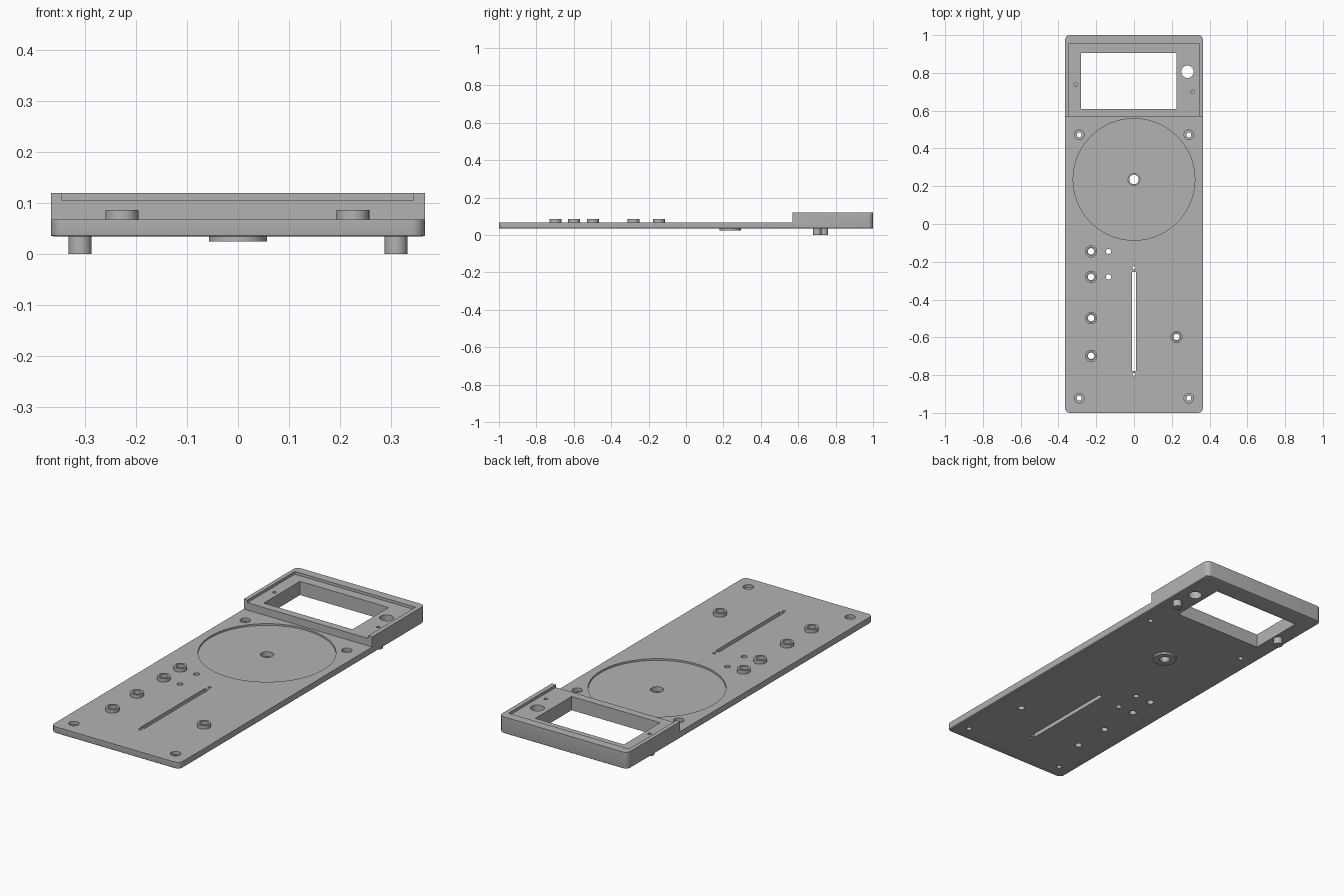
import bpy, bmesh, math
from mathutils import Matrix, Vector

cube = bpy.data.objects.get("Cube")
if cube:
    bpy.data.objects.remove(cube, do_unlink=True)

grey = bpy.data.materials.new("plain_grey")
grey.use_nodes = True
GREY = (0.45, 0.45, 0.45, 1)
grey.diffuse_color = GREY
grey.node_tree.nodes["Principled BSDF"].inputs["Base Color"].default_value = GREY

BOTTOM, TOP, RIM = 0.035, 0.068, 0.12    # deck underside, deck top, raised frame top


def finish(bm, name):
    bmesh.ops.recalc_face_normals(bm, faces=bm.faces)
    mesh = bpy.data.meshes.new(name)
    bm.to_mesh(mesh)
    bm.free()
    ob = bpy.data.objects.new(name, mesh)
    bpy.context.collection.objects.link(ob)
    mesh.materials.append(grey)
    return ob


def box_mesh(x0, x1, y0, y1, z0, z1):
    bm = bmesh.new()
    size = Matrix.Diagonal((x1 - x0, y1 - y0, z1 - z0, 1))
    centre = Matrix.Translation(((x0 + x1) / 2, (y0 + y1) / 2, (z0 + z1) / 2))
    bmesh.ops.create_cube(bm, size=1, matrix=centre @ size)
    return bm


def lathe(name, x, y, profile, steps=32, closed=False):
    """Revolve (radius, z) points about the upright axis through x, y."""
    bm = bmesh.new()
    pts = [bm.verts.new((x + r, y, z)) for r, z in profile]
    pairs = list(zip(pts, pts[1:])) + ([(pts[-1], pts[0])] if closed else [])
    edges = [bm.edges.new(p) for p in pairs]
    bmesh.ops.spin(bm, geom=pts + edges, cent=(x, y, 0), axis=(0, 0, 1),
                   angle=math.tau, steps=steps, use_merge=True)
    bmesh.ops.remove_doubles(bm, verts=bm.verts, dist=1e-5)
    return finish(bm, name)


def activate(ob):
    bpy.ops.object.select_all(action='DESELECT')
    ob.select_set(True)
    bpy.context.view_layer.objects.active = ob


def cut(target, cutter):
    mod = target.modifiers.new("cut", 'BOOLEAN')
    mod.operation, mod.solver, mod.object = 'DIFFERENCE', 'EXACT', cutter
    activate(target)
    bpy.ops.object.modifier_apply(modifier=mod.name)
    bpy.data.objects.remove(cutter, do_unlink=True)


def cut_box(*bounds):
    cut(deck, finish(box_mesh(*bounds), "box_cutter"))


def cut_hole(x, y, r, z0=-0.1, z1=0.2, steps=32):
    cut(deck, lathe("hole_cutter", x, y, [(0, z0), (r, z0), (r, z1), (0, z1)], steps))


def cut_stepped(x, y, r_low, r_high, step):
    cut(deck, lathe("step_cutter", x, y, [(0, -0.1), (r_low, -0.1), (r_low, step),
                                          (r_high, step), (r_high, 0.2), (0, 0.2)]))


# Deck: full-height slab with rounded upright corners and an eased lower edge
bm = box_mesh(-0.366, 0.366, -1, 1, BOTTOM, RIM)
upright = [e for e in bm.edges if abs(e.verts[0].co.z - e.verts[1].co.z) > 0.01]
bmesh.ops.bevel(bm, geom=upright, offset=0.027, segments=8, profile=0.5, affect='EDGES')
low = [e for e in bm.edges if all(v.co.z < BOTTOM + 0.001 for v in e.verts)]
bmesh.ops.bevel(bm, geom=low, offset=0.004, segments=3, profile=0.5, affect='EDGES')
deck = finish(bm, "deck")

# Lower the front part, leaving the raised frame at the back
cut_box(-0.5, 0.5, -1.2, 0.57, TOP, 0.3)
# Shallow tray in the frame, open to the front, and the window through it
cut_box(-0.345, 0.343, 0.5, 0.955, 0.106, 0.3)
cut_box(-0.28, 0.225, 0.61, 0.905, -0.1, 0.3)
cut_hole(0.283, 0.806, 0.033)

# Round platter recess with a stepped spindle hole
HUB_Y, HUB_FLOOR = 0.236, 0.059
cut(deck, lathe("platter_cutter", 0, HUB_Y,
                [(0, -0.1), (0.031, -0.1), (0.031, HUB_FLOOR), (0.322, HUB_FLOOR),
                 (0.322, 0.1), (0, 0.1)], 96))
lathe("spindle_hub", 0, HUB_Y,
      [(0.025, 0.025), (0.057, 0.025), (0.057, BOTTOM + 0.002), (0.031, BOTTOM + 0.002),
       (0.031, BOTTOM), (0.025, BOTTOM)], 48, True)

# Counterbored screw holes in the corners
for x in (-0.29, 0.29):
    for y in (-0.922, 0.472):
        cut_stepped(x, y, 0.013, 0.025, 0.052)

# Control bosses with stepped bores
for x, y in ((-0.227, -0.145), (-0.227, -0.28), (-0.227, -0.498),
             (-0.227, -0.698), (0.225, -0.598)):
    cut_stepped(x, y, 0.017, 0.021, 0.05)
    lathe("control_boss", x, y, [(0.021, TOP - 0.002), (0.032, TOP - 0.002),
                                 (0.032, 0.086), (0.021, 0.086)], 32, True)

# Small indicator holes beside the two rear bosses
for y in (-0.145, -0.28):
    cut_hole(-0.135, y, 0.014)

# Slider slot and its end screw holes
cut_box(-0.011, 0.011, -0.777, -0.254, -0.1, 0.2)
for y in (-0.231, -0.796):
    cut_hole(0, y, 0.008, steps=16)

# Locating pegs under the frame, with blind pilot holes above
for x, y in ((-0.309, 0.738), (0.309, 0.701)):
    cut_hole(x, y, 0.009, z0=0.06, steps=16)
    lathe("locating_peg", x, y, [(0, 0), (0.0225, 0), (0.0225, BOTTOM + 0.002),
                                 (0, BOTTOM + 0.002)])

# Smooth round walls, keep edges crisp
for ob in list(bpy.context.scene.objects):
    if ob.type == 'MESH' and grey.name in ob.data.materials:
        activate(ob)
        bpy.ops.object.shade_smooth_by_angle(angle=math.radians(30))
